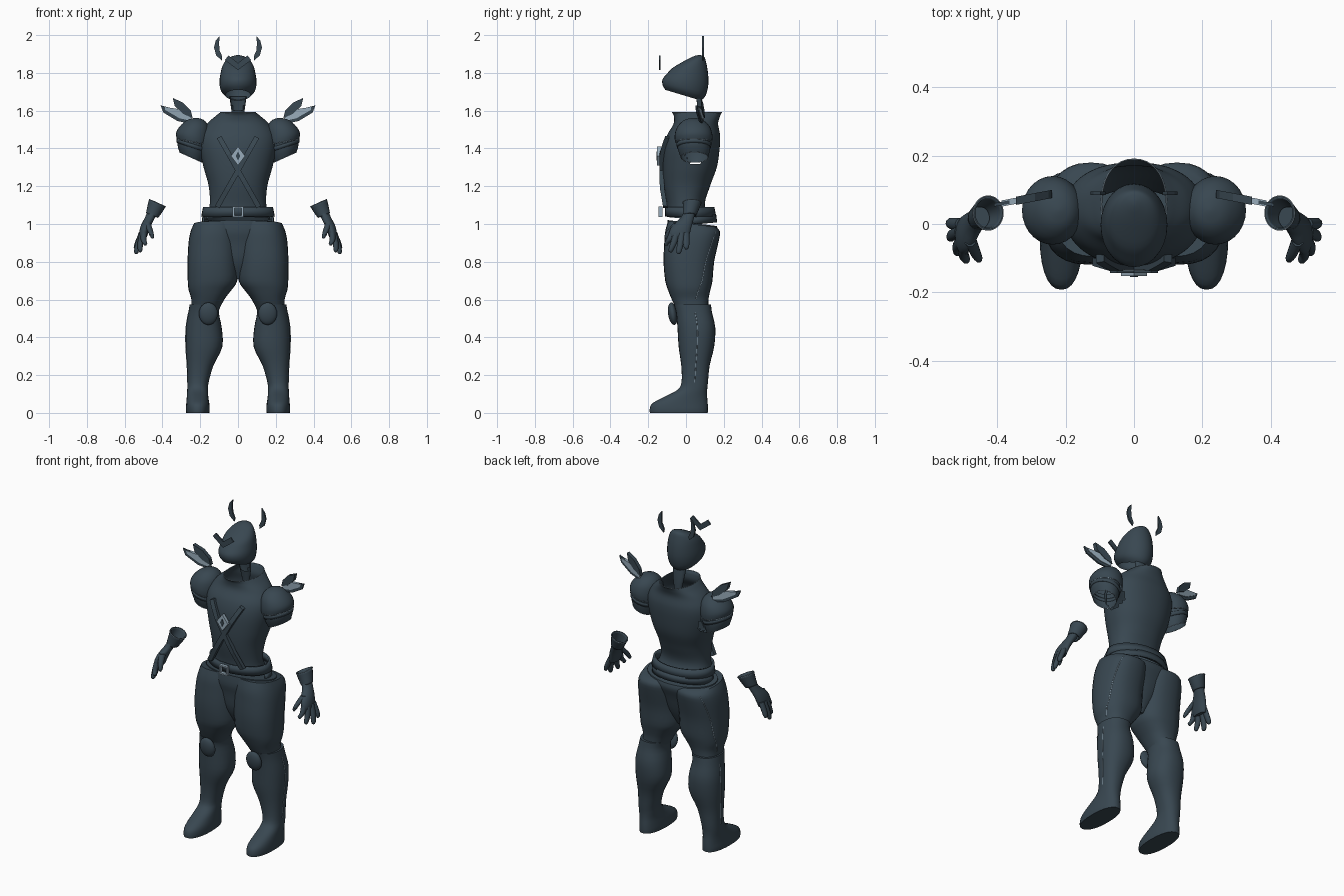
import bpy, bmesh, math

if "Cube" in bpy.data.objects:
    bpy.data.objects.remove(bpy.data.objects["Cube"])


def material(name, color):
    m = bpy.data.materials.new(name)
    m.diffuse_color = (*color, 1)
    m.use_nodes = True
    m.node_tree.nodes["Principled BSDF"].inputs["Base Color"].default_value = m.diffuse_color
    return m


DARK = material("dark slate", (0.040, 0.063, 0.082))
LIGHT = material("pale steel", (0.31, 0.41, 0.49))


def finish(name, bm, mat, smooth=True):
    bmesh.ops.recalc_face_normals(bm, faces=bm.faces)
    me = bpy.data.meshes.new(name)
    bm.to_mesh(me)
    bm.free()
    me.materials.append(mat)
    ob = bpy.data.objects.new(name, me)
    bpy.context.collection.objects.link(ob)
    if smooth:
        bpy.ops.object.select_all(action='DESELECT')
        ob.select_set(True)
        bpy.context.view_layer.objects.active = ob
        bpy.ops.object.shade_smooth_by_angle(angle=math.radians(45))
    return ob


def spline(rows, steps):
    # Catmull-Rom through the given rows
    out = []
    for i in range(len(rows) - 1):
        p = [rows[max(0, min(len(rows) - 1, i + k))] for k in (-1, 0, 1, 2)]
        for s in range(steps):
            t = s / steps
            out.append([0.5 * (2 * b + (c - a) * t + (2 * a - 5 * b + 4 * c - d) * t * t
                               + (3 * b - a - 3 * c + d) * t ** 3) for a, b, c, d in zip(*p)])
    return out + [list(rows[-1])]


def ring_point(row, a, side, power):
    z, cx, cy, rx, ry, ty, tx = row
    c, s = math.cos(a), math.sin(a)
    dx = rx * math.copysign(abs(c) ** power, c)
    dy = ry * math.copysign(abs(s) ** power, s)
    return side * (cx + dx), cy + dy, z + ty * dy + tx * dx


def loft(name, rows, side=1, seg=28, steps=3, caps=(True, True), hole=None,
         power=1.0, thick=0, mat=DARK):
    # each row: z, cx, cy, rx, ry, slope along y, slope along x
    bm = bmesh.new()
    rows = [tuple(r) + (0,) * (7 - len(r)) for r in rows]
    rings = [[bm.verts.new(ring_point(r, 2 * math.pi * k / seg, side, power)) for k in range(seg)]
             for r in spline(rows, steps)]
    for a, b in zip(rings, rings[1:]):
        for k in range(seg):
            n = (k + 1) % seg
            bm.faces.new((a[k], a[n], b[n], b[k]))
    for use, ring in zip(caps, (rings[0], rings[-1])):
        if use:
            bm.faces.new(ring)
    if hole:
        gone = [f for f in bm.faces if hole(f.calc_center_median())]
        bmesh.ops.delete(bm, geom=gone, context='FACES')
    ob = finish(name, bm, mat)
    if thick:
        ob.modifiers.new("thickness", 'SOLIDIFY').thickness = thick
    return ob


def piping(name, points, radius=.0018, closed=False):
    # thin pale edging along a path
    cu = bpy.data.curves.new(name, 'CURVE')
    cu.dimensions, cu.bevel_depth, cu.bevel_resolution = '3D', radius, 0
    sp = cu.splines.new('POLY')
    sp.points.add(len(points) - 1)
    for p, co in zip(sp.points, points):
        p.co = (*co, 1)
    sp.use_cyclic_u = closed
    cu.materials.append(LIGHT)
    bpy.context.collection.objects.link(bpy.data.objects.new(name, cu))


def rim(name, row, side=1, power=1.0):
    row = tuple(row) + (0,) * (7 - len(row))
    piping(name, [ring_point(row, math.pi * k / 18, side, power) for k in range(36)], closed=True)


def plate(name, points, y, thick, side=1, mat=DARK):
    # flat outline in x and z; y is a function of x and z
    bm = bmesh.new()
    front = [bm.verts.new((side * x, y(x, z) - thick / 2, z)) for x, z in points]
    back = [bm.verts.new((side * x, y(x, z) + thick / 2, z)) for x, z in points]
    bm.faces.new(front)
    bm.faces.new(back[::-1])
    n = len(points)
    for k in range(n):
        j = (k + 1) % n
        bm.faces.new((front[k], back[k], back[j], front[j]))
    return finish(name, bm, mat, False)


def ball(name, loc, scale, tilt=0):
    bm = bmesh.new()
    bmesh.ops.create_uvsphere(bm, u_segments=20, v_segments=12, radius=1)
    ob = finish(name, bm, DARK)
    ob.location, ob.scale, ob.rotation_euler = loc, scale, (tilt, 0, 0)


# Torso: open collar and rounded open arm holes
COLLAR = (1.59, 0, .058, .095, .132)
loft("torso", [(1.025, 0, .02, .172, .12, -.1), (1.10, 0, .0, .15, .10), (1.2, 0, .005, .155, .122),
               (1.3, 0, .02, .182, .143), (1.4, 0, .03, .203, .148), (1.47, 0, .04, .2, .14),
               (1.53, 0, .052, .165, .118), (1.57, 0, .058, .12, .122), COLLAR],
     seg=72, steps=6, caps=(False, False), power=.9,
     hole=lambda c: abs(c.x) > .12 and ((c.y - .055) / .062) ** 2 + ((c.z - 1.385) / .066) ** 2 < 1)
rim("collar_rim", COLLAR, power=.9)

# Pelvis and belts
loft("pelvis", [(.71, 0, .02, .03, .05), (.8, 0, .02, .12, .095), (.9, 0, .028, .2, .118),
                (.96, 0, .033, .225, .135), (1.005, 0, .033, .22, .13, -.12)], seg=36)
loft("belt", [(1.04, 0, .025, .195, .135), (1.09, 0, .02, .185, .13)], seg=36, steps=1,
     caps=(False, False), thick=.012)
loft("back_belt", [(.995, 0, .025, .19, .14, .1), (1.035, 0, .025, .19, .135, .1)], seg=36, steps=1,
     caps=(False, False), thick=.01, hole=lambda c: c.y < 0)
for x0, x1, z0, z1 in ((-.028, -.019, 1.037, 1.093), (.019, .028, 1.037, 1.093),
                       (-.019, .019, 1.037, 1.046), (-.019, .019, 1.084, 1.093)):
    plate("buckle", [(x0, z0), (x1, z0), (x1, z1), (x0, z1)], lambda x, z: -.135, .02, mat=LIGHT)


# Crossed chest straps and gem
def chest_y(x, z):
    return -.128 + max(0, 1.2 - z) * .17 + max(0, z - 1.38) * .35


for s in (1, -1):
    left, right = [], []
    for i in range(9):
        x, z = .1 - .21 * i / 8, 1.46 - .37 * i / 8
        left.append((x - .012, z + .006))
        right.append((x + .012, z - .006))
    for i in range(8):
        plate("chest_strap", [left[i], right[i], right[i + 1], left[i + 1]], chest_y, .024, s)


def diamond(w, h):
    return [(0, 1.36 - h), (w, 1.36), (0, 1.36 + h), (-w, 1.36)]


plate("gem_frame", diamond(.038, .05), lambda x, z: -.143, .02, mat=LIGHT)
plate("gem_core", diamond(.012, .024), lambda x, z: -.153, .006)

# Neck collar strip and open helmet
loft("neck", [(1.53, 0, .078, .022, .013), (1.6, 0, .072, .035, .018), (1.675, 0, .06, .045, .022)],
     seg=16, caps=(False, False), hole=lambda c: c.y < .055)
loft("helmet", [(1.682, 0, -.015, .066, .095, -.3), (1.708, 0, -.01, .091, .114, -.25),
                (1.752, 0, -.003, .098, .121, -.12), (1.80, 0, .008, .092, .108, .03),
                (1.842, 0, .018, .08, .088, .17), (1.876, 0, .042, .052, .052, .25),
                (1.893, 0, .058, .008, .01, .2)], caps=(False, True))

# Brow crest
plate("brow_crest", [(0, 1.815), (.07, 1.868), (.05, 1.892), (0, 1.852), (-.05, 1.892), (-.07, 1.868)],
      lambda x, z: -.14, .008)


def blade_y(x, z):
    return .09 - .19 * (x - .23)


THIGH = [(.53, .178, .038, .07, .08), (.6, .160, .022, .087, .097), (.65, .148, .017, .113, .112),
         (.7, .135, .015, .131, .125), (.8, .134, .015, .133, .134), (.9, .13, .028, .132, .143),
         (.96, .125, .035, .126, .145), (1.0, .118, .03, .116, .125, -.12)]
BOOT = [(0, .213, -.038, .061, .153), (.02, .213, -.038, .063, .154), (.05, .213, -.032, .061, .147),
        (.085, .214, -.002, .057, .114), (.12, .214, .032, .055, .08), (.16, .212, .046, .056, .07),
        (.25, .2, .05, .07, .075), (.35, .18, .055, .097, .094), (.45, .181, .055, .095, .1),
        (.53, .182, .043, .081, .095), (.575, .174, .034, .082, .098)]

for s in (1, -1):
    # Horns
    plate("horn", [(.086, 1.866), (.116, 1.893), (.127, 1.935), (.118, 1.97), (.098, 1.995),
                   (.1, 1.955), (.098, 1.92), (.084, 1.888)], lambda x, z: .09, .01, s)

    # Shoulder: rounded cap over a tilted, open sleeve with pale edging
    loft("shoulder_cap", [(1.435, .238, .04, .086, .098, 0, .18), (1.47, .238, .04, .09, .1, 0, .12),
                          (1.515, .232, .04, .078, .086), (1.55, .225, .04, .045, .05),
                          (1.562, .222, .04, .006, .006)], s, caps=(False, True))
    loft("sleeve", [(1.353, .25, .045, .06, .072, 0, .45), (1.395, .248, .042, .073, .085, 0, .38),
                    (1.45, .24, .04, .076, .09, 0, .2)], s, caps=(False, False))
    loft("sleeve_trim", [(1.405, .246, .042, .079, .09, 0, .33), (1.425, .244, .042, .082, .093, 0, .3)],
         s, steps=1, caps=(False, False), thick=.008)
    rim("cap_rim", (1.435, .238, .04, .086, .098, 0, .18), s)
    rim("sleeve_rim", (1.353, .25, .045, .06, .072, 0, .45), s)

    # Shoulder blades: dark, pale, dark
    plate("lower_blade", [(.24, 1.528), (.32, 1.545), (.395, 1.59), (.41, 1.628), (.36, 1.615), (.25, 1.56)],
          blade_y, .01, s)
    plate("pale_blade", [(.245, 1.545), (.31, 1.56), (.385, 1.603), (.388, 1.62), (.325, 1.61), (.25, 1.58)],
          blade_y, .018, s, LIGHT)
    plate("upper_blade", [(.24, 1.56), (.29, 1.583), (.335, 1.625), (.345, 1.667), (.29, 1.642), (.25, 1.6)],
          lambda x, z: blade_y(x, z), .024, s)

    # Thigh, boot with foot, knee pad, outer leg seam
    loft("thigh", THIGH, s, power=.85)
    loft("boot", BOOT, s, power=.88)
    ball("knee_pad", (s * .157, -.07, .525), (.05, .025, .06), .15)
    for name, rows, power, a0, a1 in (("thigh_seam", THIGH[1:-1], .85, .25, 1.0),
                                      ("boot_seam", BOOT[5:-1], .88, .0, .05)):
        path = spline([tuple(r) + (0, 0) for r in rows], 3)
        piping(name, [ring_point(r, a0 + (a1 - a0) * i / len(path), s, power)
                      for i, r in enumerate(path)])

    # Gauntlet cuff, palm and fingers
    loft("cuff", [(1.045, .455, .018, .032, .036, 0, .4), (1.075, .442, .025, .038, .042, 0, .45),
                  (1.112, .427, .032, .044, .05, 0, .45)], s, seg=18, caps=(False, False), thick=.006)
    rim("cuff_rim", (1.112, .427, .032, .044, .05, 0, .45), s)
    loft("palm", [(.925, .503, -.035, .018, .047), (.95, .5, -.035, .024, .056), (.99, .488, -.022, .027, .053),
                  (1.03, .468, .005, .027, .037), (1.06, .452, .018, .029, .033)], s, seg=18)
    fingers = ((.498, -.072, .492, -.103, .885), (.506, -.05, .518, -.08, .85),
               (.51, -.022, .538, -.038, .84), (.508, .0, .54, .002, .865))
    for x0, y0, x1, y1, z1 in fingers:
        loft("finger", [(.955, x0, y0, .016, .018), ((.95 + z1) / 2, (x0 + x1) / 2 + .005, (y0 + y1) / 2, .015, .018),
                        (z1 + .012, x1, y1, .012, .014), (z1, x1, y1, .004, .005)], s, seg=10)
    loft("thumb", [(1.005, .48, -.045, .018, .022), (.965, .465, -.082, .015, .019),
                   (.935, .455, -.1, .011, .014), (.922, .453, -.104, .004, .005)], s, seg=10)
